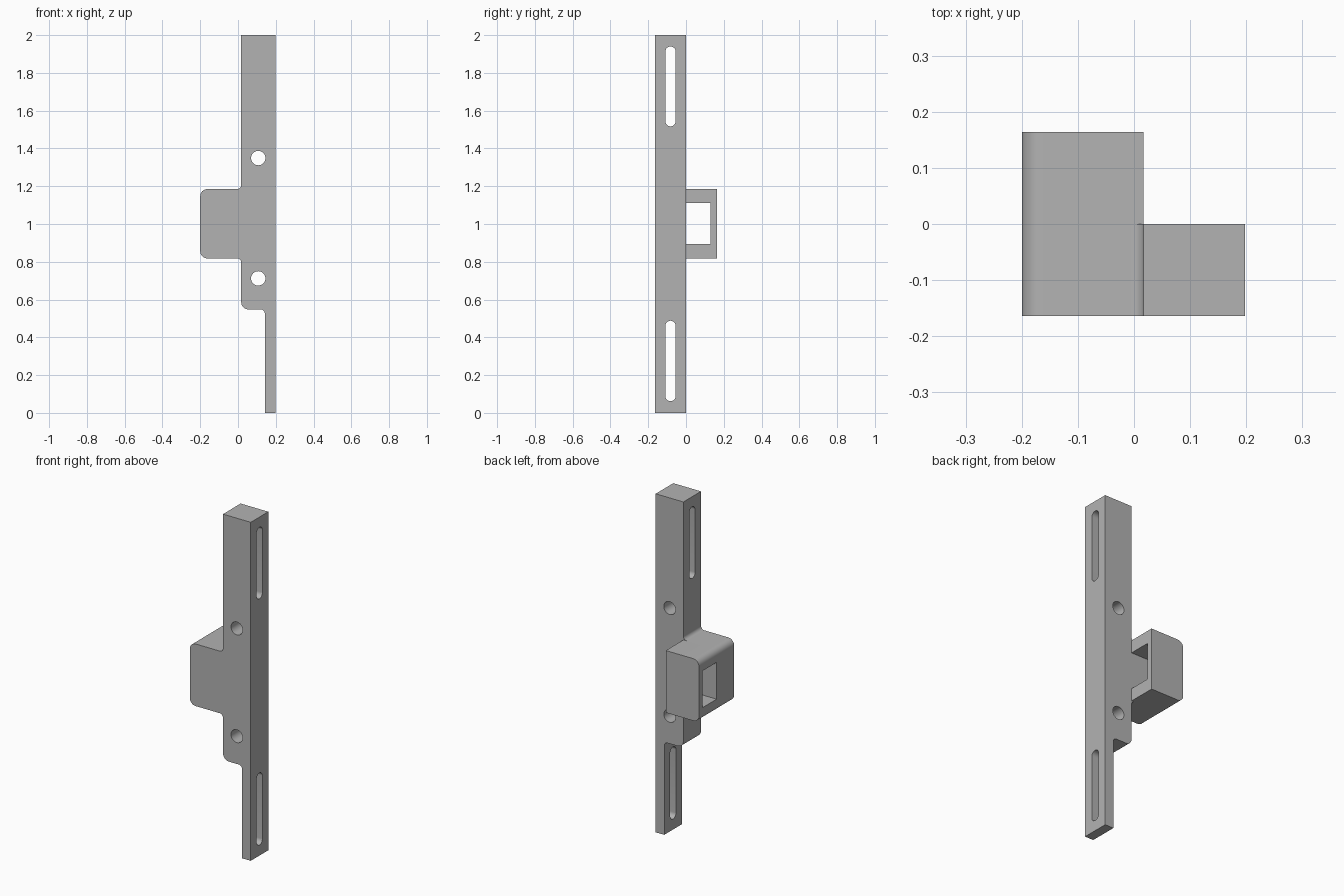
import bpy, bmesh, math
from mathutils import Vector

cube = bpy.data.objects.get("Cube")
if cube:
    bpy.data.objects.remove(cube, do_unlink=True)

grey = bpy.data.materials.new("plain_grey")
grey.use_nodes = True
colour = (0.45, 0.45, 0.45, 1)
grey.diffuse_color = colour
grey.node_tree.nodes["Principled BSDF"].inputs["Base Color"].default_value = colour


def rounded(corners, steps=8):
    """Outline with right-angled corners (u, v, radius) turned into arcs."""
    out = []
    for i, (u, v, r) in enumerate(corners):
        p = Vector((u, v))
        if r == 0:
            out.append(p)
            continue
        a = (Vector(corners[i - 1][:2]) - p).normalized()
        b = (Vector(corners[(i + 1) % len(corners)][:2]) - p).normalized()
        centre = p + r * (a + b)
        for k in range(steps + 1):
            t = math.pi / 2 * k / steps
            out.append(centre - r * (b * math.cos(t) + a * math.sin(t)))
    return out


def box_outline(u0, u1, v0, v1, r=0):
    return [(u0, v0, r), (u1, v0, r), (u1, v1, r), (u0, v1, r)]


def extrude(name, corners, axis, start, end):
    """Extrude an outline along y (outline in x, z) or x (outline in y, z)."""
    bm = bmesh.new()
    if axis == "y":
        place, step = (lambda p: (p.x, start, p.y)), (0, end - start, 0)
    else:
        place, step = (lambda p: (start, p.x, p.y)), (end - start, 0, 0)
    face = bm.faces.new([bm.verts.new(place(p)) for p in rounded(corners)])
    top = bmesh.ops.extrude_face_region(bm, geom=[face], use_keep_orig=True)
    bmesh.ops.translate(bm, vec=step,
                        verts=[g for g in top["geom"] if isinstance(g, bmesh.types.BMVert)])
    bmesh.ops.remove_doubles(bm, verts=bm.verts, dist=1e-5)
    bmesh.ops.recalc_face_normals(bm, faces=bm.faces)
    mesh = bpy.data.meshes.new(name)
    bm.to_mesh(mesh)
    bm.free()
    mesh.materials.append(grey)
    ob = bpy.data.objects.new(name, mesh)
    bpy.context.collection.objects.link(ob)
    return ob


def select(ob):
    bpy.ops.object.select_all(action="DESELECT")
    ob.select_set(True)
    bpy.context.view_layer.objects.active = ob


def cut(ob, cutter):
    cutter.hide_render = True
    mod = ob.modifiers.new("cut", "BOOLEAN")
    mod.operation = "DIFFERENCE"
    mod.solver = "EXACT"
    mod.object = cutter
    select(ob)
    bpy.ops.object.modifier_apply(modifier=mod.name)
    bpy.data.objects.remove(cutter, do_unlink=True)


LEFT, RIGHT, INNER, STEP = 0.198, -0.2, 0.017, 0.142
DEPTH = 0.164
LOW, HIGH = 0.818, 1.185
ROUND, FILLET = 0.038, 0.022

# Long mounting bar with the side lug and stepped foot
bar = extrude("mounting_bar", [
    (LEFT, 0, 0), (LEFT, 2, 0), (INNER, 2, 0),
    (INNER, HIGH, FILLET), (RIGHT, HIGH, ROUND),
    (RIGHT, LOW, ROUND), (INNER, LOW, FILLET),
    (INNER, 0.548, ROUND), (STEP, 0.548, FILLET), (STEP, 0, 0),
], "y", -DEPTH, 0)

# Long slots through the sides
for z0, z1 in ((0.062, 0.488), (1.517, 1.94)):
    cut(bar, extrude("slot_cutter", box_outline(-0.109, -0.055, z0, z1, 0.027), "x", -0.5, 0.5))

# Round screw holes from front to back
for z in (0.712, 1.349):
    cut(bar, extrude("hole_cutter", box_outline(0.069, 0.145, z - 0.038, z + 0.038, 0.038),
                     "y", -0.5, 0.5))

# Rear strike loop with its rectangular opening
loop = extrude("rear_loop", [
    (INNER, LOW, 0), (INNER, HIGH, 0), (RIGHT, HIGH, ROUND), (RIGHT, LOW, ROUND),
], "y", 0, DEPTH)
cut(loop, extrude("window_cutter", box_outline(-0.05, 0.13, 0.893, 1.11), "x", -0.5, 0.5))

for ob in (bar, loop):
    select(ob)
    bpy.ops.object.shade_smooth_by_angle(angle=math.radians(30))
